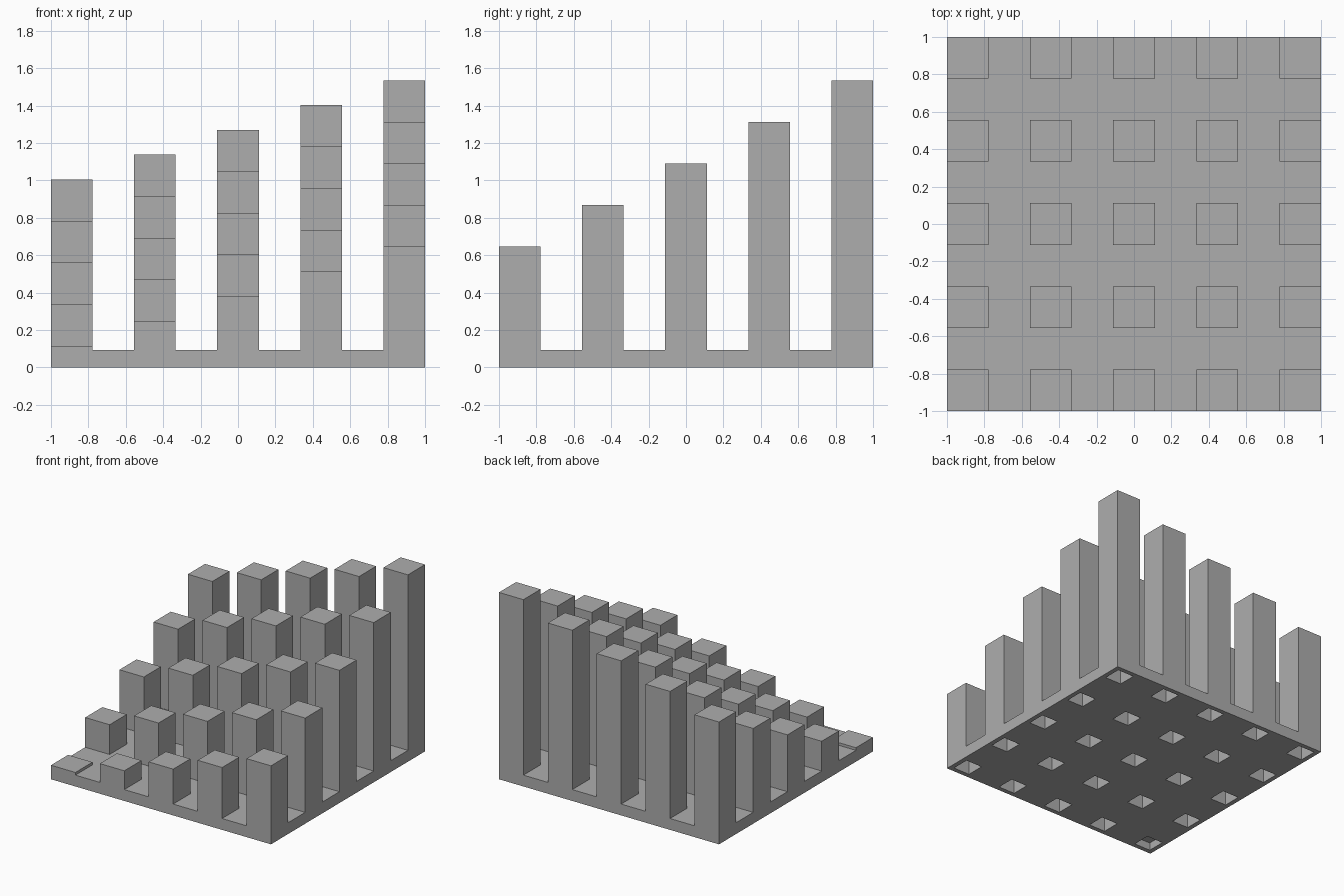
import bpy
import bmesh

cube = bpy.data.objects.get("Cube")
if cube:
    bpy.data.objects.remove(cube, do_unlink=True)

CELLS = 9                # alternating pillar and gap cells per side
CELL = 2 / CELLS
BASE = 0.093             # plate thickness
WALL = 0.053             # shell thickness around the hollow cores
LOW, STEP_X, STEP_Y = 0.115, 0.1325, 0.2225

grey = bpy.data.materials.new("plain_grey")
grey.use_nodes = True
colour = (0.42, 0.42, 0.42, 1)
grey.diffuse_color = colour
grey.node_tree.nodes["Principled BSDF"].inputs["Base Color"].default_value = colour


def pillar_height(face):
    """Height of the pillar on this cell, or None for a gap cell."""
    centre = face.calc_center_median()
    i = int((centre.x + 1) / CELL)
    j = int((centre.y + 1) / CELL)
    if i % 2 or j % 2:
        return None
    return LOW + STEP_X * i / 2 + STEP_Y * j / 2


def raise_face(bm, face, top):
    """Extrude one face straight up to the given height."""
    new = bmesh.ops.extrude_discrete_faces(bm, faces=[face])["faces"][0]
    for v in new.verts:
        v.co.z = top


bm = bmesh.new()

# Base plate, divided into cells
bmesh.ops.create_grid(bm, x_segments=CELLS, y_segments=CELLS, size=1)
bottom = list(bm.faces)
upper = bmesh.ops.extrude_face_region(bm, geom=bottom, use_keep_orig=True)["geom"]
for v in (g for g in upper if isinstance(g, bmesh.types.BMVert)):
    v.co.z = BASE
top = [g for g in upper if isinstance(g, bmesh.types.BMFace)
       and g.calc_center_median().z > BASE * 0.9]

# Pillars rising to the left and to the back
for face, height in [(f, pillar_height(f)) for f in top]:
    if height:
        raise_face(bm, face, height)

# Square hollows running up into each pillar from below
for face, height in [(f, pillar_height(f)) for f in bottom]:
    if height:
        bmesh.ops.inset_individual(bm, faces=[face], thickness=WALL)
        raise_face(bm, face, height - WALL)

bmesh.ops.recalc_face_normals(bm, faces=bm.faces)
mesh = bpy.data.meshes.new("stepped_pillar_plate")
bm.to_mesh(mesh)
bm.free()
mesh.materials.append(grey)
plate = bpy.data.objects.new("stepped_pillar_plate", mesh)
bpy.context.collection.objects.link(plate)
